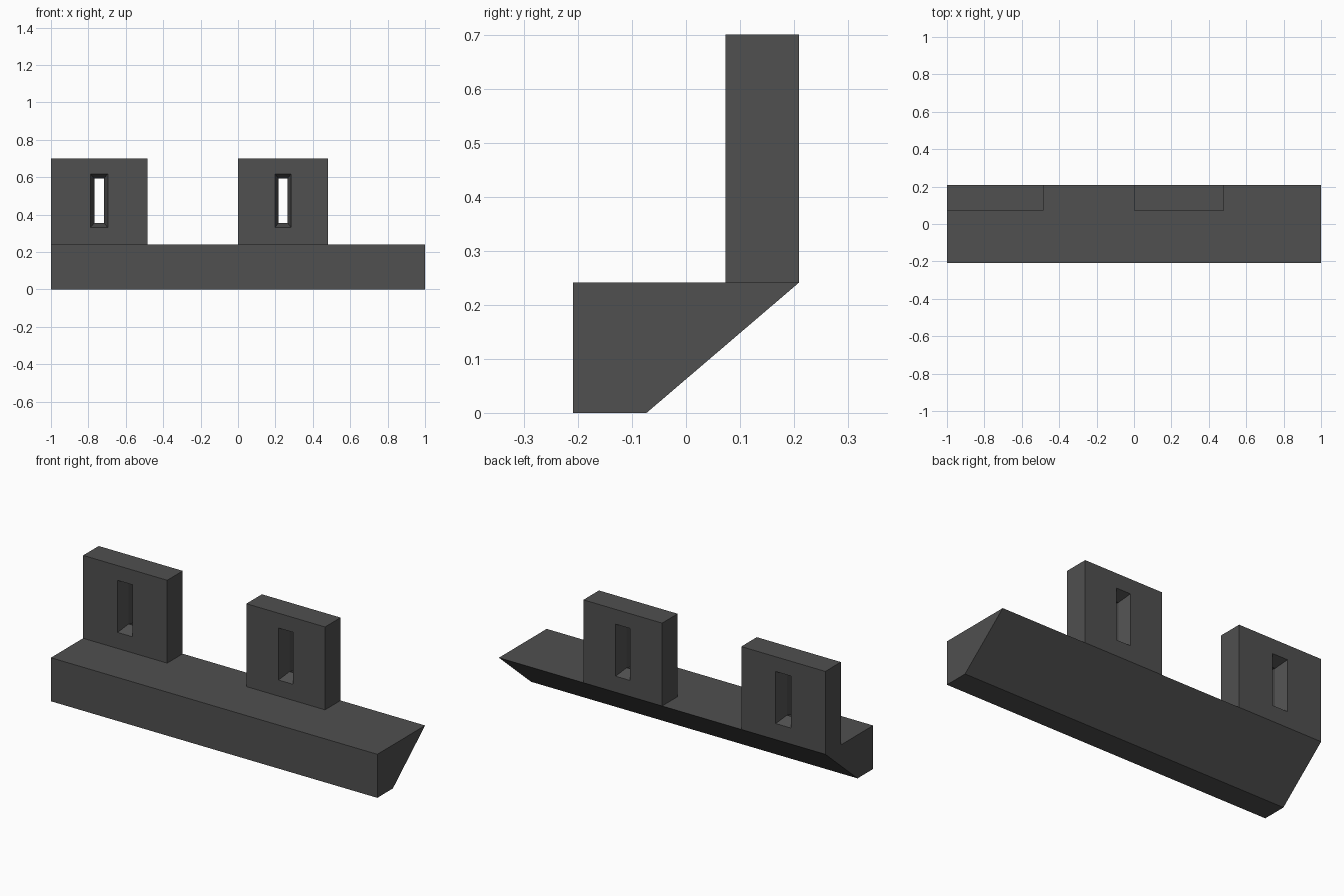
import bpy, bmesh

if "Cube" in bpy.data.objects:
    bpy.data.objects.remove(bpy.data.objects["Cube"])

stone = bpy.data.materials.new("dark grey stone")
stone.diffuse_color = (0.08, 0.08, 0.08, 1)
stone.use_nodes = True
stone.node_tree.nodes["Principled BSDF"].inputs["Base Color"].default_value = stone.diffuse_color


def finish(bm, name):
    bmesh.ops.recalc_face_normals(bm, faces=bm.faces[:])
    mesh = bpy.data.meshes.new(name)
    bm.to_mesh(mesh)
    bm.free()
    mesh.materials.append(stone)
    bpy.context.collection.objects.link(bpy.data.objects.new(name, mesh))


# Ledge: overhanging profile extruded along x
def make_ledge():
    profile = [(-0.209, 0), (-0.073, 0), (0.209, 0.241), (-0.209, 0.241)]
    bm = bmesh.new()
    face = bm.faces.new([bm.verts.new((-1, y, z)) for y, z in profile])
    ext = bmesh.ops.extrude_face_region(bm, geom=[face], use_keep_orig=True)
    moved = [v for v in ext["geom"] if isinstance(v, bmesh.types.BMVert)]
    bmesh.ops.translate(bm, verts=moved, vec=(2, 0, 0))
    finish(bm, "ledge")


# Merlon: rectangular loops joined in a ring, leaving an hourglass arrow slit
def make_merlon(name, x0, x1):
    front, back = 0.073, 0.209
    cx, w = (x0 + x1) / 2, x1 - x0
    wide, narrow = w * 0.09, w * 0.05
    loops = [
        (front, x0, x1, 0.241, 0.70),
        (back, x0, x1, 0.241, 0.70),
        (back, cx - wide, cx + wide, 0.33, 0.618),
        ((front + back) / 2, cx - narrow, cx + narrow, 0.356, 0.592),
        (front, cx - wide, cx + wide, 0.33, 0.618),
    ]
    bm = bmesh.new()
    rings = [[bm.verts.new((x, y, z)) for x, z in
              ((a, lo), (b, lo), (b, hi), (a, hi))]
             for y, a, b, lo, hi in loops]
    for i, ring in enumerate(rings):
        nxt = rings[(i + 1) % len(rings)]
        for k in range(4):
            j = (k + 1) % 4
            bm.faces.new((ring[k], ring[j], nxt[j], nxt[k]))
    finish(bm, name)


make_ledge()
make_merlon("left_merlon", -1.0, -0.485)
make_merlon("right_merlon", 0.0, 0.482)
